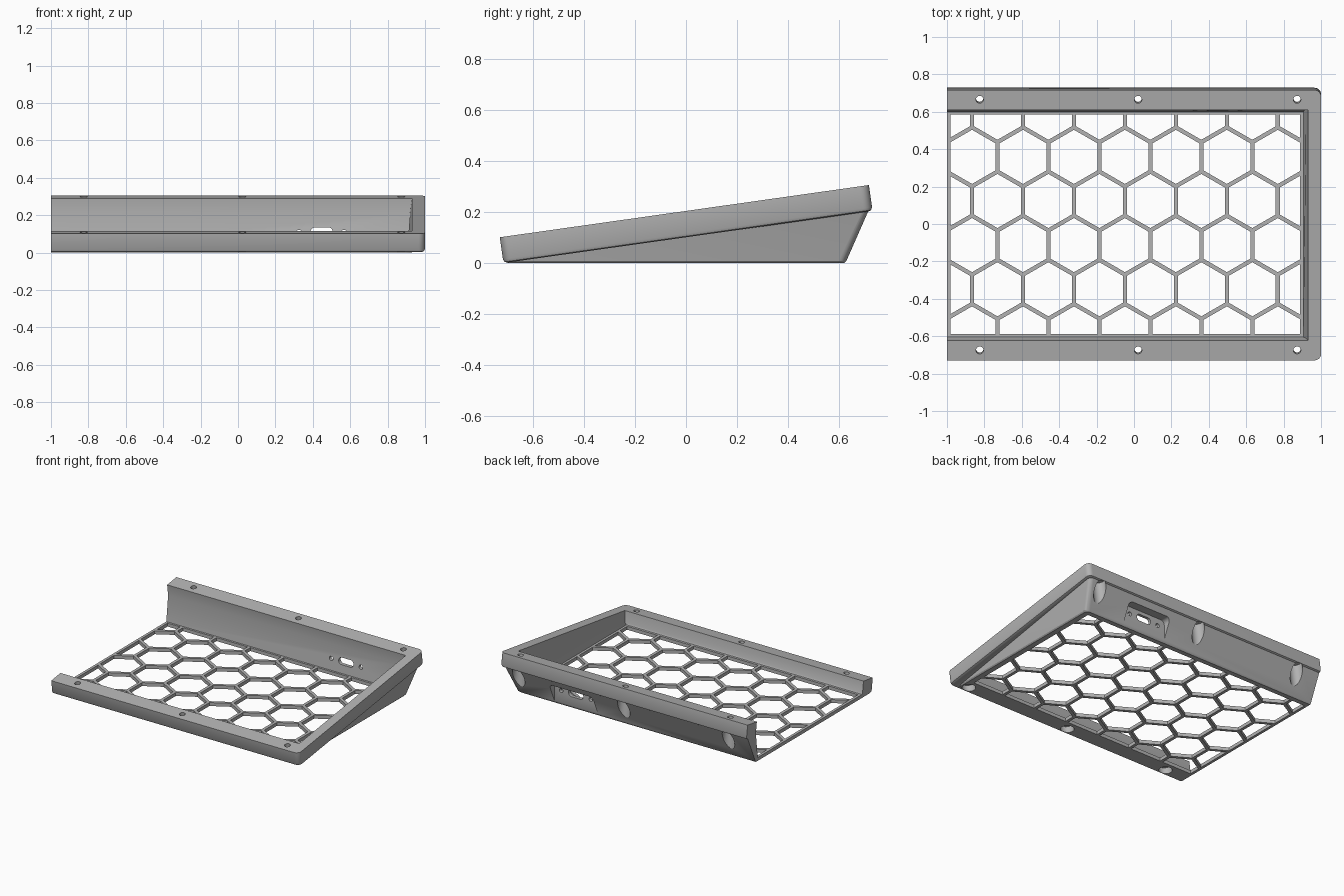
import bpy, bmesh, math
from mathutils import Vector

if "Cube" in bpy.data.objects:
    bpy.data.objects.remove(bpy.data.objects["Cube"])

TILT = math.radians(8.05)
DEPTH, HEIGHT = 1.46, 0.102
FRONT_Y = -0.715


def tilted(x, v, w):
    """Point on the sloping case: v runs back along it, w is its thickness."""
    c, s = math.cos(TILT), math.sin(TILT)
    return (x, FRONT_Y + v * c - w * s, v * s + w * c)


def rounded(x0, x1, a0, a1, r, steps=6):
    """Rounded rectangle as (x, a) pairs."""
    pts = []
    for i, (cx, ca) in enumerate([(x1 - r, a1 - r), (x0 + r, a1 - r),
                                  (x0 + r, a0 + r), (x1 - r, a0 + r)]):
        for k in range(steps + 1):
            t = math.pi / 2 * (i + k / steps)
            pts.append((cx + r * math.cos(t), ca + r * math.sin(t)))
    return pts


def circle(x, a, r, stretch=0.0, n=32):
    """Circle, or a slot when stretched along x."""
    pts = []
    for i in range(n):
        t = 2 * math.pi * (i + 0.5) / n
        pts.append((x + math.copysign(stretch, math.cos(t)) + r * math.cos(t),
                    a + r * math.sin(t)))
    return pts


def loft(name, *shells):
    """Closed solids, each skinned through a list of rings."""
    bm = bmesh.new()
    for rings in shells:
        loops = [[bm.verts.new(p) for p in ring] for ring in rings]
        n = len(loops[0])
        for a, b in zip(loops, loops[1:]):
            for i in range(n):
                j = (i + 1) % n
                bm.faces.new((a[i], a[j], b[j], b[i]))
        bm.faces.new(loops[0][::-1])
        bm.faces.new(loops[-1])
    bmesh.ops.recalc_face_normals(bm, faces=bm.faces)
    mesh = bpy.data.meshes.new(name)
    bm.to_mesh(mesh)
    bm.free()
    obj = bpy.data.objects.new(name, mesh)
    bpy.context.scene.collection.objects.link(obj)
    return obj


def combine(body, tool, operation="DIFFERENCE"):
    """Apply a boolean and discard the tool."""
    tool.hide_render = True
    mod = body.modifiers.new("cut", "BOOLEAN")
    mod.operation, mod.solver, mod.object = operation, "EXACT", tool
    bpy.context.view_layer.objects.active = body
    bpy.ops.object.modifier_apply(modifier=mod.name)
    bpy.data.objects.remove(tool)


def along_y(points, y0, y1):
    return [[(x, y, z) for x, z in points] for y in (y0, y1)]


# Sloping rim with a softened lower edge
rim_rings = []
for w, inset in [(0, 0.015), (0.004, 0.005), (0.015, 0), (HEIGHT, 0)]:
    outline = rounded(-1.2, 1 - inset, inset, DEPTH - inset, 0.035 - inset)
    rim_rings.append([tilted(x, v, w) for x, v in outline])
frame = loft("case_frame", rim_rings)

# Wedge base below the rim, tapering towards the ground
wedge_rings = []
for z, inset in [(0, 0.008), (0.008, 0)]:
    outline = rounded(-1.2, 0.935 - inset, -0.7, 0.628 - inset, 0.03)
    wedge_rings.append([(x, y, z) for x, y in outline])
wedge_rings.append([tilted(x, v, 0.02) for x, v in
                    rounded(-1.2, 0.982, 0.012, 1.455, 0.03)])
combine(frame, loft("wedge_base", wedge_rings), "UNION")

# Inner tray
floor_top = 0.025
front, back = 0.108, 1.352
tray = [[(-1.3, -0.605, floor_top), (0.905, -0.605, floor_top),
         (0.905, 0.6, floor_top), (-1.3, 0.6, floor_top)]]
for side, w in [(0.92, 0.02), (0.933, HEIGHT + 0.02)]:
    tray.append([tilted(x, v, w) for x, v in
                 [(-1.3, front), (side, front), (side, back), (-1.3, back)]])
combine(frame, loft("tray_cutter", tray))

# Open end, cut flat
combine(frame, loft("end_cutter", along_y(rounded(-2, -1, -1, 1, 0.01), -2, 2)))

# Honeycomb openings in the floor, trimmed to a rectangle
pitch, strut = 0.2725, 0.022
radius = (pitch - strut) / math.sqrt(3)
bm = bmesh.new()
for row in range(6):
    y = 0.595 - row * pitch * math.sqrt(3) / 2
    start = -0.73 if row % 2 == 0 else -0.866
    for k in range(-1, 8):
        corners = [math.radians(90 + 60 * i) for i in range(6)]
        bm.faces.new([bm.verts.new((start + k * pitch + radius * math.cos(t),
                                    y + radius * math.sin(t), 0)) for t in corners])
for point, normal in [((0.888, 0, 0), (1, 0, 0)), ((-0.98, 0, 0), (-1, 0, 0)),
                      ((0, 0.585, 0), (0, 1, 0)), ((0, -0.588, 0), (0, -1, 0))]:
    bmesh.ops.bisect_plane(bm, geom=bm.verts[:] + bm.edges[:] + bm.faces[:],
                           plane_co=Vector(point), plane_no=Vector(normal),
                           clear_outer=True)
cells = [[[(v.co.x, v.co.y, z) for v in f.verts] for z in (-0.1, 0.08)]
         for f in bm.faces]
bm.free()
combine(frame, loft("honeycomb_cutter", *cells))

# Screw holes through the rim with wide recesses underneath
for x in (-0.825, 0.022, 0.872):
    for v in (0.055, 1.4085):
        for r, top in [(0.045, 0.045), (0.02, 0.2)]:
            ring = circle(x, v, r)
            combine(frame, loft("screw_cutter", [[tilted(a, b, w) for a, b in ring]
                                                 for w in (-0.35, top)]))

# Connector recess in the rear wall, with a slot and two screw holes
combine(frame, loft("recess_cutter",
                    along_y(rounded(0.27, 0.62, -0.2, 0.16, 0.03), 0.633, 0.9)))
combine(frame, loft("connector_cutter",
                    along_y(circle(0.447, 0.11, 0.025, 0.035), 0.5, 0.9),
                    along_y(circle(0.327, 0.107, 0.015), 0.5, 0.9),
                    along_y(circle(0.567, 0.107, 0.015), 0.5, 0.9)))

# Single grey plastic
grey = bpy.data.materials.new("grey plastic")
grey.use_nodes = True
colour = (0.45, 0.45, 0.45, 1)
grey.diffuse_color = colour
grey.node_tree.nodes["Principled BSDF"].inputs["Base Color"].default_value = colour
frame.data.materials.clear()
frame.data.materials.append(grey)

# Smooth the rounded edges only
bpy.ops.object.select_all(action="DESELECT")
frame.select_set(True)
bpy.context.view_layer.objects.active = frame
bpy.ops.object.shade_smooth_by_angle(angle=math.radians(30))
